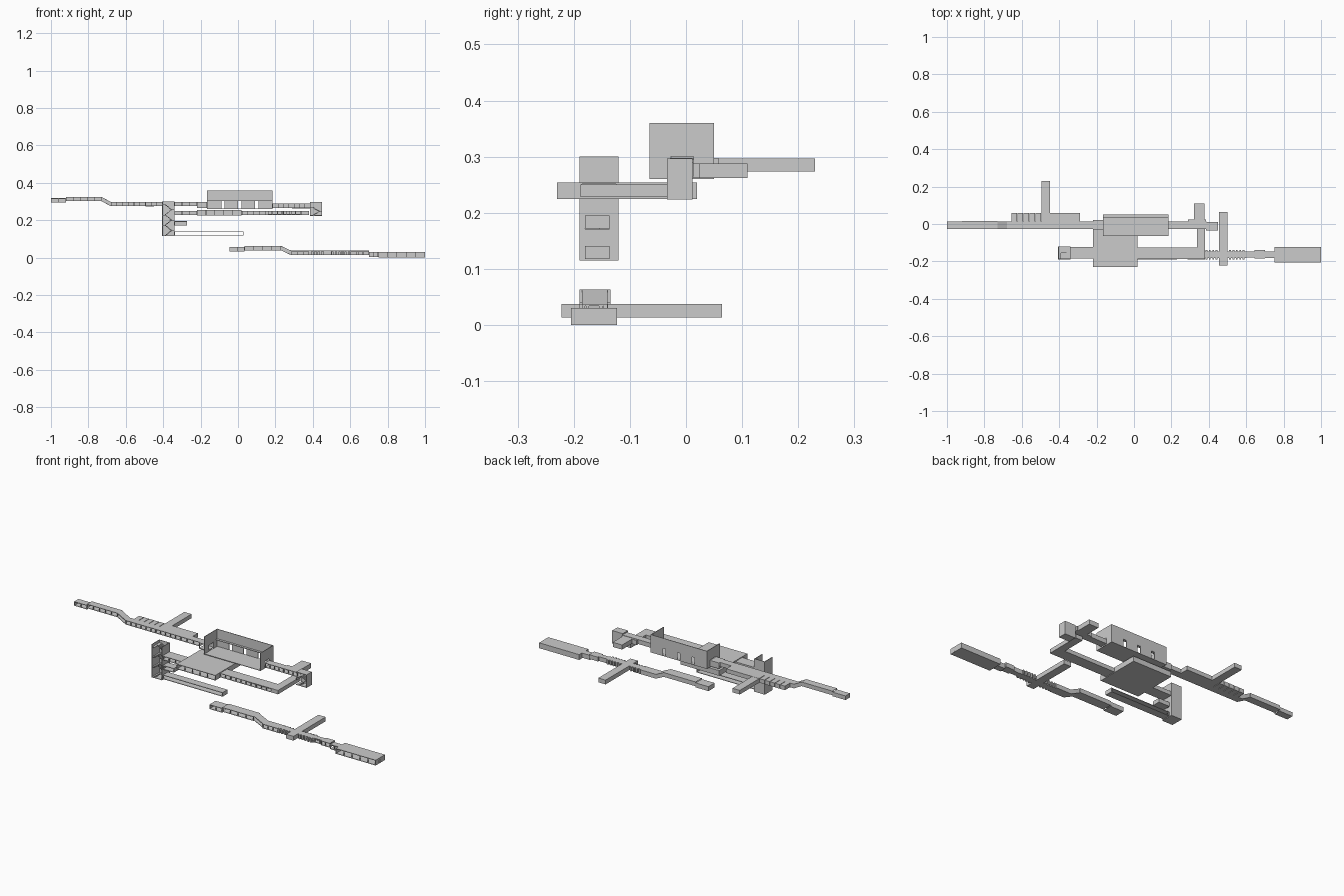
import bpy, bmesh

if "Cube" in bpy.data.objects:
    bpy.data.objects.remove(bpy.data.objects["Cube"])

T = 0.003  # wall thickness


def mesh_from_prisms(name, prisms):
    """Each prism: x0,x1,y0,y1,z0,z1 and the z shift at its far x end."""
    bm = bmesh.new()
    for x0, x1, y0, y1, z0, z1, dz in prisms:
        v = [bm.verts.new((x, y, z + (dz if x == x1 else 0)))
             for x in (x0, x1) for y in (y0, y1) for z in (z0, z1)]
        for f in ((0, 1, 3, 2), (4, 6, 7, 5), (0, 4, 5, 1),
                  (2, 3, 7, 6), (0, 2, 6, 4), (1, 5, 7, 3)):
            bm.faces.new([v[i] for i in f])
    bmesh.ops.recalc_face_normals(bm, faces=bm.faces)
    me = bpy.data.meshes.new(name)
    bm.to_mesh(me)
    bm.free()
    ob = bpy.data.objects.new(name, me)
    bpy.context.collection.objects.link(ob)
    return ob


def hall(name, x0, x1, y0, y1, z0, z1, dz=0, ribs=0, cap="", front=False, roof=True, back=True):
    """Corridor along x: floor, roof and back wall, posts along the open front."""
    p = [(x0, x1, y0, y1, z0, z0 + T, dz)]
    if roof:
        p.append((x0, x1, y0, y1, z1 - T, z1, dz))
    if back:
        p.append((x0, x1, y1 - T, y1, z0, z1, dz))
    if front:
        p.append((x0, x1, y0, y0 + T, z0, z1, dz))
    if "l" in cap:
        p.append((x0, x0 + T, y0, y1, z0, z1, 0))
    if "r" in cap:
        p.append((x1 - T, x1, y0, y1, z0 + dz, z1 + dz, 0))
    for i in range(ribs):
        x = x0 + (x1 - x0 - T) * i / max(1, ribs - 1)
        p.append((x, x + T, y0, y0 + 0.005, z0, z1, 0))
        p.append((x, x + T, y1 - 0.007, y1, z0, z1, 0))
    return mesh_from_prisms(name, p)


def cross_hall(name, x0, x1, y0, y1, z0, z1, near=False, far=True):
    """Corridor along y with both side walls."""
    p = [(x0, x1, y0, y1, z0, z0 + T, 0), (x0, x1, y0, y1, z1 - T, z1, 0),
         (x0, x0 + T, y0, y1, z0, z1, 0), (x1 - T, x1, y0, y1, z0, z1, 0)]
    if near:
        p.append((x0, x1, y0, y0 + T, z0, z1, 0))
    if far:
        p.append((x0, x1, y1 - T, y1, z0, z1, 0))
    return mesh_from_prisms(name, p)


def stairs(name, x0, x1, y0, y1, z0, z1, flights, steps=7):
    """Zigzag flights alternating between front and back lanes, with landings."""
    p, ym = [], (y0 + y1) / 2
    rise, land = (z1 - z0) / flights, (x1 - x0) * 0.2
    run = (x1 - x0 - 2 * land) / steps
    for f in range(flights):
        ya, yb = (y0, ym) if f % 2 == 0 else (ym, y1)
        for s in range(steps):
            k = s if f % 2 == 0 else steps - 1 - s
            z = z0 + rise * (f + (s + 1) / steps)
            x = x0 + land + k * run
            p.append((x, x + run, ya, yb, z - 0.005, z, 0))
        xl = x1 - land if f % 2 == 0 else x0
        z = z0 + rise * (f + 1)
        p.append((xl, xl + land, y0, y1, z - 0.003, z, 0))
    return mesh_from_prisms(name, p)


# Upper route, left to right
hall("upper_end_hall", -1, -.92, -.026, .013, .295, .318, ribs=3, cap="l")
hall("upper_hall_west", -.92, -.73, -.026, .016, .302, .325, ribs=6)
hall("upper_ramp", -.73, -.68, -.026, .013, .302, .325, dz=-.027)
hall("upper_long_hall", -.68, -.34, -.026, .013, .275, .298, ribs=12)
hall("upper_hall_mid", -.34, -.22, -.026, .013, .275, .298, ribs=4)
hall("upper_lobby", -.22, -.165, -.032, .022, .265, .298, ribs=2)
cross_hall("upper_branch", -.495, -.45, .058, .23, .274, .297)

# Row of cells behind the upper hall
for i in range(5):
    x = -.655 + i * .032
    hall("back_cell", x, x + .029, .013, .058, .275, .298, cap="lr", front=True)
hall("back_cell_block", -.495, -.29, .013, .058, .275, .298, cap="lr", front=True)

# Great hall, open at the top and front, with doors along the back wall
L, R, F, B = -.165, .185, -.065, .05
walls = [(L, R, F, B, .26, .263, 0), (L, R, B - T, B, .303, .36, 0)]
edges = [L] + [c + s for c in (-.08, .01, .1) for s in (-.009, .009)] + [R]
for a, b in zip(edges[::2], edges[1::2]):
    walls.append((a, b, B - T, B, .26, .303, 0))
for x in (L, R - T):
    walls += [(x, x + T, F, B, .30, .36, 0), (x, x + T, F, -.028, .26, .30, 0),
              (x, x + T, .013, B, .26, .30, 0)]
mesh_from_prisms("great_hall", walls)
mesh_from_prisms("great_hall_gallery",
                 [(L + T, R - T, B - .016, B - T, .303, .306, 0)])

# Upper route beyond the great hall
hall("upper_hall_east", .185, .388, -.026, .013, .265, .29, ribs=8)
hall("side_lobby", .29, .385, .013, .024, .262, .288, cap="lr")
cross_hall("side_branch", .32, .378, .024, .11, .262, .288)

# East stairwell
mesh_from_prisms("east_stairwell", [
    (.385, .45, .009, .012, .224, .297, 0), (.447, .45, -.034, .012, .224, .297, 0),
    (.385, .45, -.034, .012, .224, .227, 0), (.385, .45, -.034, .012, .294, .297, 0),
    (.385, .388, -.034, .012, .25, .265, 0), (.385, .388, -.034, .012, .289, .297, 0)])
stairs("east_stairs", .388, .447, -.032, .009, .227, .27, 2)

# Middle level
hall("middle_room", -.22, .02, -.23, .02, .225, .254, ribs=6)
mesh_from_prisms("middle_room_sides", [
    (x, x + T, a, b, .225, .254, 0) for x in (-.22, .017)
    for a, b in ((-.23, -.185), (-.125, .02))])
hall("middle_hall_west", -.34, -.22, -.185, -.122, .228, .25, ribs=4)
hall("middle_hall_east", .02, .34, -.188, -.125, .228, .25, ribs=11)
cross_hall("middle_cross_hall", .337, .38, -.188, .01, .228, .25, near=True)
hall("middle_cells", .16, .335, -.162, -.125, .231, .247, ribs=8, roof=False)

# West stairwell: side wall has doorways to each level
x0, x1, y0, y1 = -.405, -.34, -.19, -.12
well = [(x0, x1, y1 - T, y1, .115, .30, 0), (x0, x0 + T, y0, y1, .115, .30, 0),
        (x0, x1, y0, y1, .115, .118, 0)]
for a, b in ((.115, .119), (.141, .171), (.195, .228), (.25, .30)):
    well.append((x1 - T, x1, y0, y1, a, b, 0))
for a, b in ((.119, .141), (.171, .195)):
    well += [(x1 - T, x1, y0, -.18, a, b, 0), (x1 - T, x1, -.136, y1, a, b, 0)]
mesh_from_prisms("west_stairwell", well)
stairs("west_stairs", x0 + T, x1 - T, y0 + .004, y1 - T, .118, .285, 6)

# Lower corridors off the west stairwell
hall("short_hall", -.34, -.273, -.18, -.136, .172, .195, ribs=2, cap="r")
hall("service_hall", -.34, .03, -.18, -.136, .118, .141, ribs=2, cap="r", back=False)

# Lower route
hall("lower_start_room", -.045, .035, -.19, -.135, .033, .058, ribs=3, cap="l")
hall("lower_hall_west", .035, .23, -.19, -.135, .039, .063, ribs=5)
hall("lower_ramp", .23, .285, -.185, -.14, .039, .063, dz=-.026)
hall("lower_hall_mid", .285, .38, -.19, -.14, .013, .037, ribs=4)
hall("lower_hall_cells", .38, .6, -.182, -.147, .013, .037, ribs=12)
hall("lower_hall_east", .6, .70, -.178, -.148, .013, .037, ribs=4)
hall("lower_lobby", .645, .70, -.185, -.14, .013, .037, ribs=3)
hall("lower_step", .70, .75, -.182, -.147, .004, .03, ribs=3)
cross_hall("lower_branch_front", .455, .5, -.222, -.182, .013, .037, near=True, far=False)
cross_hall("lower_branch_back", .455, .5, -.147, .064, .013, .037)

# Pilasters along both sides of the lower cell hall
mesh_from_prisms("lower_pilasters", [
    (.383 + i * .018, .392 + i * .018, a, a + .008, .013, .037, 0)
    for i in range(12) for a in (-.19, -.147)])

# End chamber with its barred door
hall("end_chamber", .75, .999, -.205, -.123, 0, .03, ribs=6, cap="lr")
mesh_from_prisms("end_door", [
    (.998, 1, -.174 + i * .004, -.172 + i * .004, .003, .018, 0) for i in range(3)])
